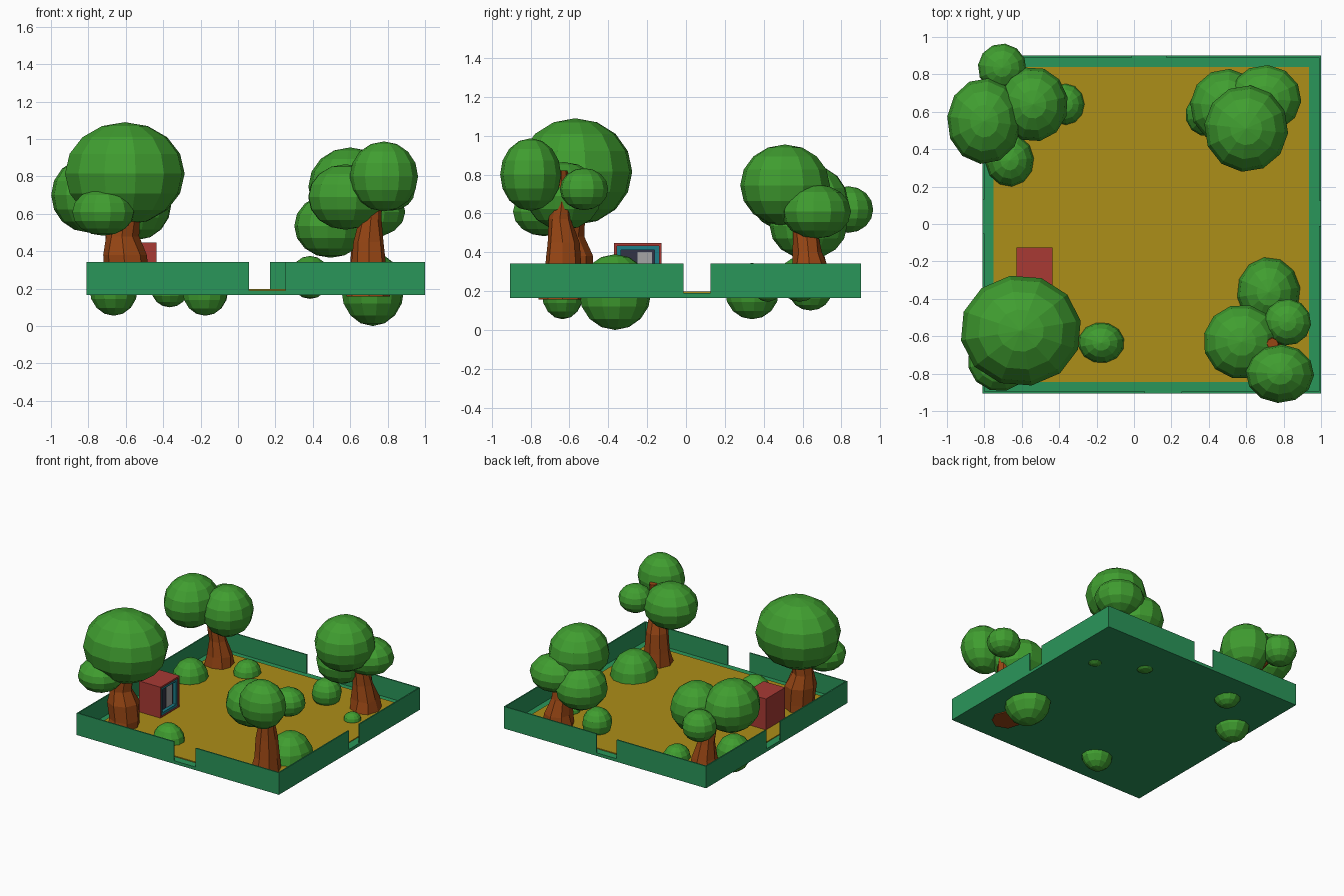
import bpy, bmesh, math, random
from mathutils import Matrix, Vector

if "Cube" in bpy.data.objects:
    bpy.data.objects.remove(bpy.data.objects["Cube"])

random.seed(4)


def mat(name, r, g, b):
    lin = lambda c: ((c / 255 + 0.055) / 1.055) ** 2.4 if c > 10 else c / 255 / 12.92
    m = bpy.data.materials.new(name)
    m.diffuse_color = (lin(r), lin(g), lin(b), 1)
    m.use_nodes = True
    m.node_tree.nodes["Principled BSDF"].inputs["Base Color"].default_value = m.diffuse_color
    return m


LEAF = mat("leaf", 64, 158, 48)
BARK = mat("bark", 152, 70, 20)
HEDGE = mat("hedge_green", 42, 150, 90)
SAND = mat("sand", 172, 142, 24)
RED = mat("red", 168, 58, 52)
TEAL = mat("teal", 28, 125, 135)
DARK = mat("dark", 50, 52, 70)
GREY = mat("light_grey", 165, 165, 165)


def finish(name, bm, material):
    me = bpy.data.meshes.new(name)
    bmesh.ops.recalc_face_normals(bm, faces=bm.faces)
    bm.to_mesh(me)
    bm.free()
    me.materials.append(material)
    ob = bpy.data.objects.new(name, me)
    bpy.context.collection.objects.link(ob)
    return ob


def boxes(name, material, *spans):
    """One object from boxes given as (x0, x1, y0, y1, z0, z1)."""
    bm = bmesh.new()
    for x0, x1, y0, y1, z0, z1 in spans:
        m = (Matrix.Translation(((x0 + x1) / 2, (y0 + y1) / 2, (z0 + z1) / 2))
             @ Matrix.Diagonal((x1 - x0, y1 - y0, z1 - z0, 1)))
        bmesh.ops.create_cube(bm, size=1, matrix=m)
    return finish(name, bm, material)


def blob(name, centre, radii):
    bm = bmesh.new()
    m = (Matrix.Translation(centre) @ Matrix.Diagonal((*radii, 1))
         @ Matrix.Rotation(random.uniform(0, 0.5), 4, 'Z'))
    bmesh.ops.create_uvsphere(bm, u_segments=12, v_segments=8, radius=1, matrix=m)
    return finish(name, bm, LEAF)


def tube(bm, rings, sides, jitter):
    """Loft through horizontal rings (x, y, z, r), closed at both ends."""
    loops = []
    for x, y, z, r in rings:
        loop = []
        for i in range(sides):
            a = math.tau * i / sides
            k = r * random.uniform(1 - jitter, 1 + jitter)
            loop.append(bm.verts.new((x + k * math.cos(a), y + k * math.sin(a), z)))
        loops.append(loop)
    for lo, hi in zip(loops, loops[1:]):
        for i in range(sides):
            j = (i + 1) % sides
            bm.faces.new((lo[i], lo[j], hi[j], hi[i]))
    bm.faces.new(loops[0][::-1])
    bm.faces.new(loops[-1])


def tree(name, trunk, crowns):
    bm = bmesh.new()
    tube(bm, trunk, 8, 0.1)
    start = Vector(trunk[-2][:3])
    for i, (c, r) in enumerate(crowns):
        # branch rising from the upper trunk into each leaf ball
        end = Vector(c)
        end.z = max(end.z, start.z + 0.05)
        tube(bm, [(*start, 0.035), (*start.lerp(end, 0.8), 0.015)], 6, 0)
        blob(f"{name}_crown_{i + 1}", c, r)
    finish(name + "_trunk", bm, BARK)


# Ground slab and yellow floor
X0, X1, Y0, Y1 = -0.81, 1.0, -0.905, 0.9
boxes("ground_slab", HEDGE, (X0, X1, Y0, Y1, 0.165, 0.19))
boxes("yard_floor", SAND, (-0.75, 0.935, -0.845, 0.84, 0.185, 0.197))

# Thin surrounding walls, each with one gateway
T, ZB, ZT = 0.01, 0.19, 0.343
for name, y, g0, g1 in (("front_wall", Y0, 0.06, 0.255), ("back_wall", Y1 - T, -0.01, 0.172)):
    boxes(name, HEDGE, (X0, g0, y, y + T, ZB, ZT), (g1, X1, y, y + T, ZB, ZT))
for name, x, g0, g1 in (("left_wall", X0, -0.05, 0.13), ("right_wall", X1 - T, -0.012, 0.125)):
    boxes(name, HEDGE, (x, x + T, Y0 + T, g0, ZB, ZT), (x, x + T, g1, Y1 - T, ZB, ZT))

# Trees at the four corners
tree("front_left_tree",
     [(-0.6, -0.6, 0.175, 0.125), (-0.6, -0.6, 0.25, 0.12), (-0.61, -0.6, 0.38, 0.115),
      (-0.62, -0.61, 0.48, 0.085), (-0.61, -0.6, 0.6, 0.08), (-0.6, -0.58, 0.75, 0.05)],
     [((-0.605, -0.57, 0.815), (0.325, 0.298, 0.275)),
      ((-0.72, -0.73, 0.61), (0.17, 0.165, 0.127))])
tree("back_left_tree",
     [(-0.62, 0.65, 0.175, 0.11), (-0.62, 0.65, 0.28, 0.09), (-0.63, 0.64, 0.4, 0.07),
      (-0.64, 0.63, 0.5, 0.065), (-0.65, 0.62, 0.62, 0.04)],
     [((-0.8, 0.55, 0.7), (0.2, 0.23, 0.2)),
      ((-0.54, 0.64, 0.655), (0.188, 0.2, 0.195)),
      ((-0.705, 0.835, 0.62), (0.13, 0.13, 0.12))])
tree("back_right_tree",
     [(0.69, 0.64, 0.175, 0.12), (0.69, 0.64, 0.28, 0.1), (0.68, 0.63, 0.4, 0.075),
      (0.67, 0.62, 0.5, 0.065), (0.65, 0.6, 0.65, 0.045)],
     [((0.6, 0.51, 0.745), (0.225, 0.232, 0.21)),
      ((0.7, 0.67, 0.61), (0.195, 0.18, 0.14)),
      ((0.495, 0.63, 0.535), (0.195, 0.2, 0.17))])
tree("front_right_tree",
     [(0.7, -0.635, 0.158, 0.12), (0.7, -0.635, 0.3, 0.098), (0.7, -0.635, 0.45, 0.08),
      (0.71, -0.65, 0.57, 0.058), (0.72, -0.64, 0.65, 0.045), (0.74, -0.64, 0.82, 0.03)],
     [((0.575, -0.63, 0.69), (0.205, 0.2, 0.175)),
      ((0.78, -0.8, 0.8), (0.183, 0.157, 0.187)),
      ((0.82, -0.525, 0.725), (0.127, 0.125, 0.108))])

# Bushes half sunk into the ground
for i, (c, r) in enumerate([
        ((0.72, -0.365, 0.195), (0.17, 0.188, 0.195)),
        ((-0.175, -0.635, 0.19), (0.125, 0.11, 0.135)),
        ((-0.365, 0.64, 0.2), (0.1, 0.11, 0.1)),
        ((-0.665, 0.34, 0.2), (0.13, 0.14, 0.145)),
        ((0.385, 0.585, 0.26), (0.11, 0.115, 0.115)),
        ((0.73, 0.42, 0.2), (0.065, 0.065, 0.055))]):
    blob(f"bush_{i + 1}", c, r)


# Red booth, open towards +x, with teal frame and panels inside
def surround(x0, x1, y0, y1, z0, z1, t):
    return [(x0, x1, y0, y0 + t, z0, z1), (x0, x1, y1 - t, y1, z0, z1),
            (x0, x1, y0 + t, y1 - t, z1 - t, z1), (x0, x1, y0 + t, y1 - t, z0, z0 + t)]


boxes("booth_shell", RED, (-0.628, -0.48, -0.37, -0.125, 0.19, 0.447),
      *surround(-0.48, -0.435, -0.37, -0.125, 0.19, 0.447, 0.014))
boxes("booth_frame", TEAL, *surround(-0.48, -0.443, -0.356, -0.139, 0.204, 0.433, 0.022))
boxes("booth_back_panel", DARK, (-0.481, -0.47, -0.334, -0.161, 0.226, 0.411))
boxes("booth_light_panel", GREY, (-0.47, -0.463, -0.25, -0.175, 0.23, 0.402))
